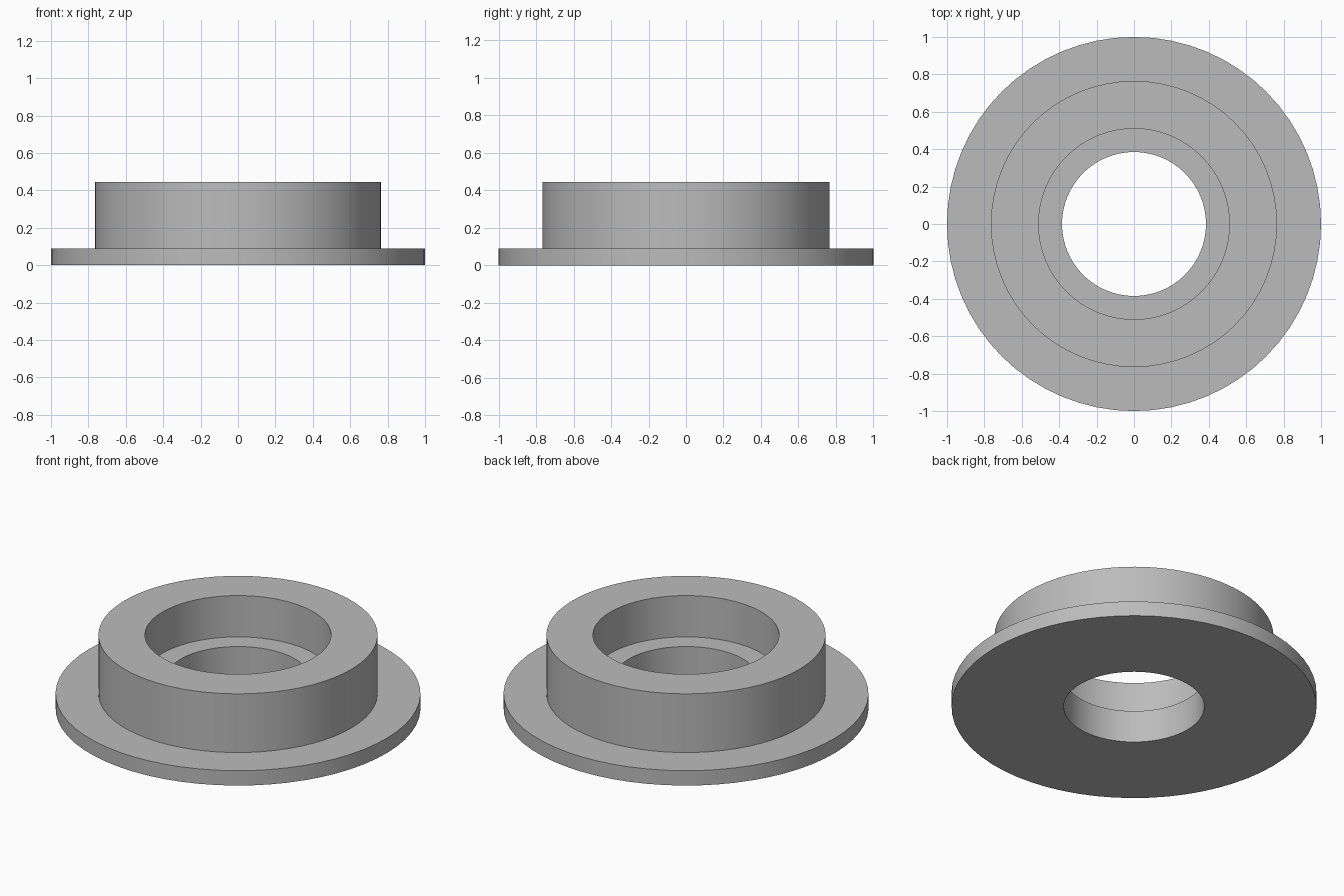
import bpy
import bmesh
import math

cube = bpy.data.objects.get("Cube")
if cube:
    bpy.data.objects.remove(cube, do_unlink=True)

# Plain grey material
grey = bpy.data.materials.new("plain_grey")
grey.use_nodes = True
colour = (0.5, 0.5, 0.5, 1)
grey.diffuse_color = colour
grey.node_tree.nodes["Principled BSDF"].inputs["Base Color"].default_value = colour

# Closed cross-section (radius, height): flange, collar, counterbore, bore
PROFILE = [(0.385, 0), (1, 0), (1, 0.09), (0.765, 0.09),
           (0.765, 0.445), (0.51, 0.445), (0.51, 0.195), (0.385, 0.195)]
SEGMENTS = 64


def lathe(name, profile, material):
    """Revolve a closed profile about z."""
    bm = bmesh.new()
    verts = [bm.verts.new((r, 0, z)) for r, z in profile]
    edges = [bm.edges.new((a, b)) for a, b in zip(verts, verts[1:] + verts[:1])]
    bmesh.ops.spin(bm, geom=verts + edges, cent=(0, 0, 0), axis=(0, 0, 1),
                   angle=math.tau, steps=SEGMENTS, use_merge=True)
    bmesh.ops.remove_doubles(bm, verts=bm.verts, dist=0.0001)
    bmesh.ops.recalc_face_normals(bm, faces=bm.faces)
    mesh = bpy.data.meshes.new(name)
    bm.to_mesh(mesh)
    bm.free()
    mesh.materials.append(material)
    obj = bpy.data.objects.new(name, mesh)
    bpy.context.collection.objects.link(obj)
    return obj


# Flanged bushing with a stepped bore
bushing = lathe("flanged_bushing", PROFILE, grey)
bpy.ops.object.select_all(action="DESELECT")
bushing.select_set(True)
bpy.context.view_layer.objects.active = bushing
bpy.ops.object.shade_smooth_by_angle(angle=math.radians(30))
